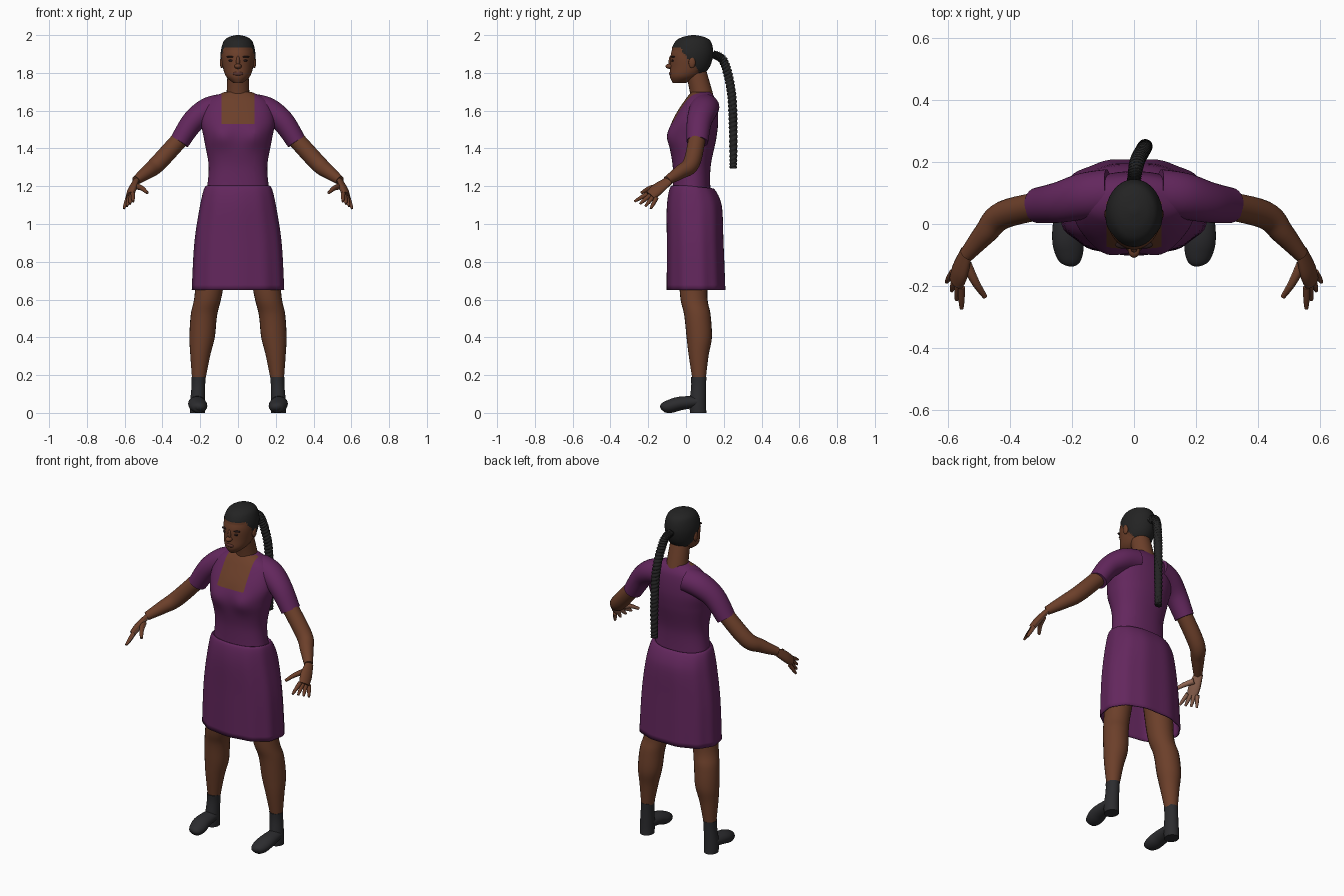
import bpy, bmesh, math
from mathutils import Vector

cube = bpy.data.objects.get("Cube")
if cube:
    bpy.data.objects.remove(cube)


def material(name, red, green, blue):
    mat = bpy.data.materials.new(name)
    mat.use_nodes = True
    mat.diffuse_color = (red, green, blue, 1)
    shader = mat.node_tree.nodes["Principled BSDF"]
    shader.inputs["Base Color"].default_value = mat.diffuse_color
    shader.inputs["Roughness"].default_value = .8
    return mat


skin = material("brown skin", .15, .05, .023)
palm = material("light palm", .3, .14, .09)
lip = material("lip brown", .11, .035, .025)
cloth = material("purple cloth", .125, .02, .11)
hair = material("black hair", .017, .017, .017)
leather = material("charcoal leather", .025, .025, .028)
dark = material("dark brown", .02, .01, .01)


def finish(name, bm, mats):
    """Turn a bmesh into a smooth object that keeps its sharp edges."""
    mesh = bpy.data.meshes.new(name)
    bm.to_mesh(mesh)
    bm.free()
    for mat in mats:
        mesh.materials.append(mat)
    for poly in mesh.polygons:
        poly.use_smooth = True
    mesh.set_sharp_from_angle(angle=math.radians(50))
    obj = bpy.data.objects.new(name, mesh)
    bpy.context.collection.objects.link(obj)
    return obj


def paint(obj, rule):
    for poly in obj.data.polygons:
        if rule(poly):
            poly.material_index = 1


def spline(keys, steps):
    """Smooth curve through tuples of numbers."""
    out = []
    for i, (start, end) in enumerate(zip(keys, keys[1:])):
        before = keys[max(i - 1, 0)]
        after = keys[min(i + 2, len(keys) - 1)]
        for k in range(steps):
            t = k / steps
            out.append([b + t / 2 * (c - a + t * (2*a - 5*b + 4*c - d + t * (3*b - a - 3*c + d)))
                        for a, b, c, d in zip(before, start, end, after)])
    return out + [keys[-1]]


def loft(name, keys, mats, side=1, ref=None, count=24, steps=6, square=1,
         wave=lambda s, angle: 1, sculpt=lambda co: co, cap=True):
    """Join ellipses (x, y, z, width, depth); they lie level unless ref is given."""
    rings = spline(keys, steps)
    last = len(rings) - 1
    bm = bmesh.new()
    loops = []
    for i, (x, y, z, width, depth) in enumerate(rings):
        across, along = Vector((1, 0, 0)), Vector((0, 1, 0))
        if ref:
            ahead = Vector(rings[min(i + 1, last)][:3]) - Vector(rings[max(i - 1, 0)][:3])
            across = ahead.cross(Vector(ref)).normalized()
            along = across.cross(ahead).normalized()
        loop = []
        for j in range(count):
            angle = math.tau * j / count
            c, s = (math.copysign(abs(q) ** square, q) for q in (math.cos(angle), math.sin(angle)))
            offset = across * (width * c) + along * (depth * s)
            co = sculpt(Vector((x, y, z)) + offset * wave(i / last, angle))
            loop.append(bm.verts.new((co.x * side, co.y, co.z)))
        loops.append(loop)
    for low, high in zip(loops, loops[1:]):
        for j in range(count):
            bm.faces.new((low[j - 1], low[j], high[j], high[j - 1]))
    if cap:
        bm.faces.new(loops[0])
        bm.faces.new(loops[-1])
    bmesh.ops.recalc_face_normals(bm, faces=bm.faces)
    return finish(name, bm, mats)


def trunk(name, rows, mats, **options):
    """Loft on the centre line from rows of height, front, back and half width."""
    keys = [(0, (front + back) / 2, z, half, (back - front) / 2) for z, front, back, half in rows]
    return loft(name, keys, mats, **options)


def limb(name, keys, mats, flat=1, **options):
    """Loft along points with a radius; flat scales the depth."""
    return loft(name, [(*point, r, r * flat) for *point, r in keys], mats, **options)


def ball(name, centre, size, mat, side=1):
    bm = bmesh.new()
    bmesh.ops.create_uvsphere(bm, u_segments=20, v_segments=12, radius=1)
    for vert in bm.verts:
        x, y, z = (c + s * q for c, s, q in zip(centre, size, vert.co))
        vert.co = x * side, y, z
    bmesh.ops.recalc_face_normals(bm, faces=bm.faces)
    return finish(name, bm, [mat])


# Bodice with bust and square neckline
def bust(co):
    if co.y < .03:
        away = Vector((abs(co.x) - .09, co.z - 1.465)).length / .06
        co.y -= .02 * math.exp(-away * away)
    return co


bodice = trunk("bodice", [
    (1.15, -.07, .13, .17), (1.3, -.07, .13, .155), (1.45, -.09, .16, .18),
    (1.55, -.07, .17, .195), (1.65, -.01, .16, .16), (1.7, .03, .13, .07)],
    [cloth, skin], count=56, steps=10, square=.9, sculpt=bust)
neckline, bottom = .088, 1.53
bm = bmesh.new()
bm.from_mesh(bodice.data)
for point, normal in (((neckline, 0, 0), (1, 0, 0)), ((-neckline, 0, 0), (1, 0, 0)),
                      ((0, 0, bottom), (0, 0, 1))):
    bmesh.ops.bisect_plane(bm, geom=[*bm.verts, *bm.edges, *bm.faces], plane_co=point, plane_no=normal)
bm.to_mesh(bodice.data)
bm.free()
paint(bodice, lambda p: abs(p.center.x) < neckline and p.center.z > bottom and p.center.y < .07)


# Skirt, open at the hem, with soft folds and a waist that dips behind
def waist_dip(co):
    co.z -= max(0, co.y) * max(0, co.z - 1.1)
    return co


skirt = trunk("skirt", [
    (1.18, -.05, .12, .15), (1.2, -.08, .15, .175), (1.1, -.1, .19, .2),
    (.9, -.1, .2, .23), (.65, -.1, .21, .243)],
    [cloth], count=72, square=.87, cap=False, sculpt=waist_dip,
    wave=lambda s, angle: 1 + .014 * s * math.sin(11 * angle))
skirt.modifiers.new("thickness", 'SOLIDIFY').thickness = .006

limb("neck", [(0, .09, 1.64, .065), (0, .08, 1.7, .06), (0, .05, 1.82, .055)], [skin])


# Head with raised cropped hair
def is_hair(co):
    slope = (co.y + .03) / .12
    return co.z > 1.93 - .155 * min(max(slope, 0), 1)


def raise_hair(co):
    if is_hair(co):
        co += (co - Vector((0, .03, 1.9))).normalized() * .004
    return co


head = trunk("head", [
    (1.747, -.07, 0, .025), (1.78, -.085, .07, .062), (1.83, -.083, .12, .08),
    (1.9, -.08, .14, .088), (1.96, -.056, .13, .075), (1.985, -.02, .1, .05), (1.996, .03, .05, .01)],
    [skin, hair], count=64, steps=8, sculpt=raise_hair)
paint(head, lambda p: is_hair(p.center))

# Face
ball("nose_bridge", (0, -.08, 1.86), (.01, .012, .03), skin)
ball("nose", (0, -.085, 1.835), (.019, .024, .014), skin)
ball("lips", (0, -.078, 1.796), (.027, .012, .012), lip)
for side, label in ((1, "left"), (-1, "right")):
    ball(label + "_eye", (.034, -.07, 1.865), (.016, .007, .006), dark, side)
    ball(label + "_brow", (.036, -.067, 1.885), (.024, .012, .005), dark, side)
    ball(label + "_ear", (.086, .032, 1.855), (.01, .018, .03), skin, side)

# Hanging braid
limb("braid", [(0, .14, 1.9, .02), (.01, .2, 1.86, .022), (.03, .24, 1.7, .022),
               (.036, .25, 1.5, .021), (.036, .25, 1.295, .018)],
     [hair], count=20, steps=50, ref=(1, 0, 0),
     wave=lambda s, angle: .86 + .28 * abs(math.sin(36 * math.pi * s + angle)))

# Sleeves, arms, hands, legs and boots
back_of_hand = Vector((.8, -.2, .5))
knuckles = Vector((.57, -.18, 1.15))
reach = Vector((.01, -.05, -.05))
spread = Vector((.009, .016, -.007))

for side, label in ((1, "left"), (-1, "right")):
    def faces_palm(poly):
        x, y, z = poly.normal
        return back_of_hand.dot((x * side, y, z)) < -.45

    def hand_part(name, keys, flat=1):
        part = limb(f"{label}_{name}", keys, [skin, palm], flat, side=side, ref=back_of_hand, count=16)
        paint(part, faces_palm)

    limb(label + "_sleeve", [
        (.08, .1, 1.62, .07), (.16, .09, 1.6, .068), (.24, .07, 1.54, .06), (.31, .06, 1.435, .052)],
        [cloth], 1.1, side=side, ref=(0, 1, 0), count=32)
    limb(label + "_arm", [
        (.27, .065, 1.49, .045), (.42, .03, 1.325, .045), (.48, -.03, 1.275, .037), (.54, -.1, 1.23, .024)],
        [skin], side=side, ref=(0, 1, 0))

    hand_part("hand", [(.54, -.09, 1.23, .025), (.56, -.15, 1.185, .036), (.573, -.187, 1.15, .032)], .55)
    for i, finger in enumerate(("index", "middle", "ring", "little")):
        fan = spread * (i - 1.5)
        base, tip = knuckles + fan, knuckles + reach + fan * 1.8
        hand_part(finger + "_finger", [(*base, .012), (*base.lerp(tip, .6), .01), (*tip, .006)])
    hand_part("thumb", [(.54, -.13, 1.2, .017), (.51, -.19, 1.19, .013), (.48, -.235, 1.165, .008)])

    limb(label + "_leg", [
        (.12, .05, .95, .09), (.155, .04, .64, .073), (.18, .06, .52, .07),
        (.19, .07, .4, .067), (.2, .067, .3, .052), (.21, .07, .14, .03)], [skin], side=side)
    limb(label + "_boot_shaft", [
        (.208, .067, .19, .037), (.21, .067, .14, .036), (.214, .062, .05, .04), (.214, .065, 0, .039)],
        [leather], 1.1, side=side)
    limb(label + "_boot_foot", [
        (.214, .06, .06, .04), (.216, -.03, .05, .048), (.21, -.08, .036, .048),
        (.205, -.12, .028, .034), (.205, -.133, .022, .01)],
        [leather], .75, side=side, ref=(0, 0, 1))
